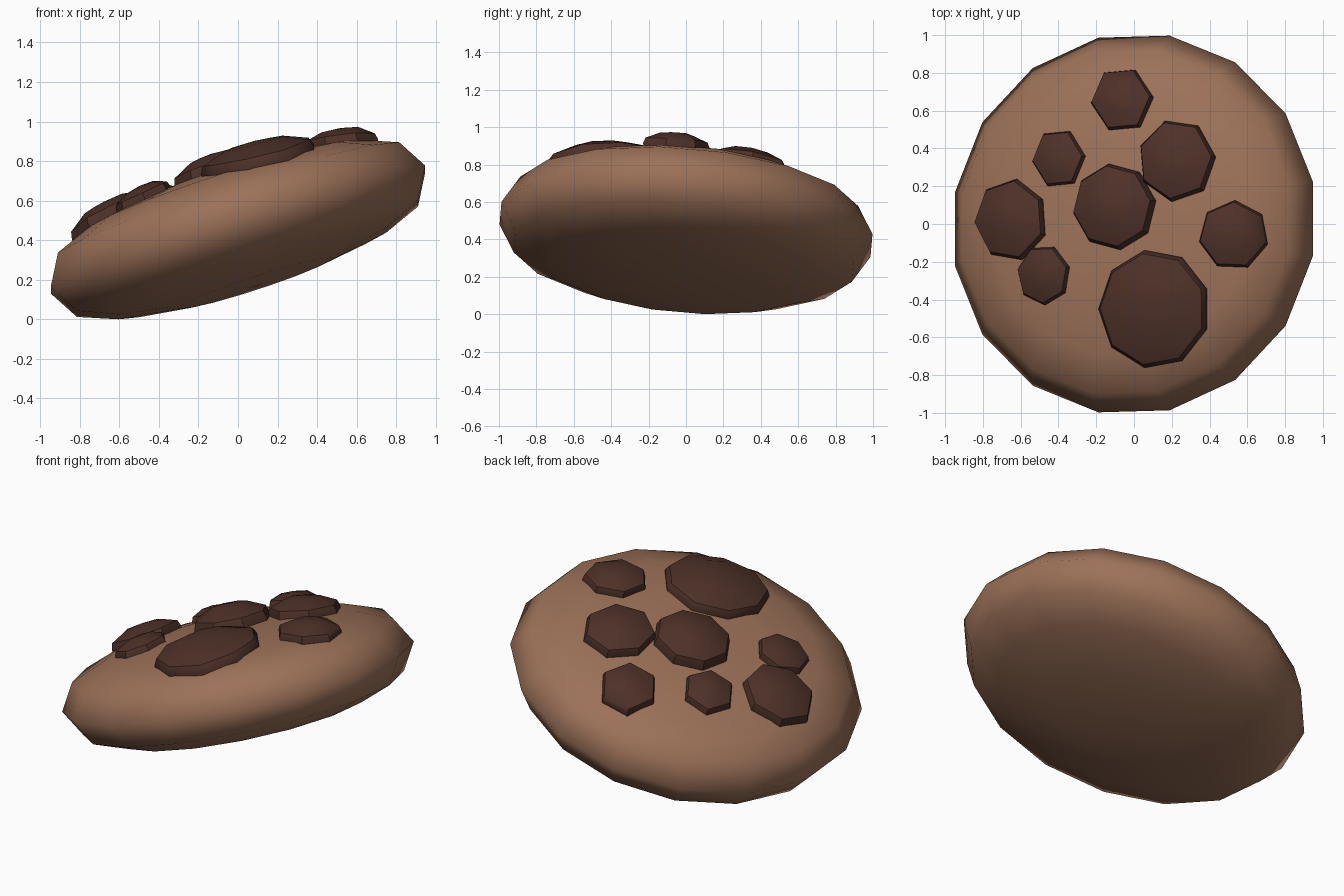
import bpy, bmesh, math
from mathutils import Matrix, Vector

if "Cube" in bpy.data.objects:
    bpy.data.objects.remove(bpy.data.objects["Cube"])

A, B = math.radians(18), math.radians(5)      # tilt of the whole biscuit
ROT = Matrix.Rotation(-B, 3, 'X') @ Matrix.Rotation(-A, 3, 'Y')
CENTRE = Vector((0, 0, 0.45))
R = 1.015
# half profile: radius, height
PROFILE = [(R, 0.0), (0.925, 0.155), (0.725, 0.235), (0.40, 0.287), (0.0, 0.30)]


def material(name, rgb):
    m = bpy.data.materials.new(name)
    m.diffuse_color = (*rgb, 1)
    m.use_nodes = True
    m.node_tree.nodes["Principled BSDF"].inputs["Base Color"].default_value = m.diffuse_color
    return m


def dome_height(r):
    for (r0, h0), (r1, h1) in zip(PROFILE, PROFILE[1:]):
        if r >= r1:
            return h0 + (h1 - h0) * (r0 - min(r, r0)) / (r0 - r1)
    return PROFILE[-1][1]


def on_surface(x, y, lift):
    """World point on (or lifted off) the upper dome, seen at x, y from above."""
    w = 0.29
    for _ in range(8):
        u = (x + w * math.sin(A)) / math.cos(A)
        zz = u * math.sin(A) + w * math.cos(A)
        v = (y - zz * math.sin(B)) / math.cos(B)
        w = dome_height(math.hypot(u, v))
    r = math.hypot(u, v)
    lean = 0.55 * r ** 3                      # normal leans out near the rim
    n = Vector((u * lean, v * lean, 1)).normalized()
    return ROT @ (Vector((u, v, w)) + n * lift) + CENTRE


def build(name, rings, mat, angle):
    """Skin a list of rings; a ring of one point is a pole."""
    bm = bmesh.new()
    vs = [[bm.verts.new(p) for p in ring] for ring in rings]
    for a, b in zip(vs, vs[1:]):
        n = max(len(a), len(b))
        for i in range(n):
            quad = [a[i % len(a)], a[(i + 1) % len(a)], b[(i + 1) % len(b)], b[i % len(b)]]
            bm.faces.new(list(dict.fromkeys(quad)))
    bmesh.ops.recalc_face_normals(bm, faces=bm.faces)
    me = bpy.data.meshes.new(name)
    bm.to_mesh(me)
    bm.free()
    me.materials.append(mat)
    ob = bpy.data.objects.new(name, me)
    bpy.context.collection.objects.link(ob)
    bpy.ops.object.select_all(action='DESELECT')
    ob.select_set(True)
    bpy.context.view_layer.objects.active = ob
    bpy.ops.object.shade_smooth_by_angle(angle=math.radians(angle))
    return ob


dough = material("baked dough", (0.33, 0.165, 0.098))
chocolate = material("dark chocolate", (0.075, 0.030, 0.021))

# biscuit body: sixteen-sided flattened dome, same above and below
full = [(r, -h) for r, h in reversed(PROFILE)] + PROFILE[1:]
rings = []
for r, h in full:
    n = 16 if r > 0 else 1
    rings.append([ROT @ Vector((r * math.cos(math.tau * (i + 0.5) / 16),
                                r * math.sin(math.tau * (i + 0.5) / 16) if n > 1 else 0,
                                h)) + CENTRE for i in range(n)])
build("biscuit", rings, dough, 60)

# chocolate chips: centre x, y, radii x, y, sides, turn, height
CHIPS = [
    (-0.06, 0.655, 0.165, 0.175, 6, 5, 0.075),
    (-0.395, 0.345, 0.14, 0.16, 6, 5, 0.07),
    (-0.645, 0.02, 0.19, 0.22, 7, 30, 0.09),
    (-0.10, 0.09, 0.22, 0.23, 8, 8, 0.115),
    (0.23, 0.335, 0.205, 0.22, 7, 5, 0.09),
    (0.53, -0.06, 0.185, 0.185, 7, -15, 0.075),
    (-0.475, -0.27, 0.14, 0.16, 7, 15, 0.07),
    (0.11, -0.45, 0.295, 0.315, 9, 20, 0.095),
]
for k, (cx, cy, rx, ry, n, turn, h) in enumerate(CHIPS):
    rings = [[on_surface(cx, cy, -0.06)]]
    for s, lift in ((0.97, -0.04), (1.0, 0.01), (0.93, 0.5 * h), (0.5, 0.9 * h)):
        rings.append([on_surface(cx + s * rx * math.cos(t), cy + s * ry * math.sin(t), lift)
                      for t in (math.radians(turn) + math.tau * i / n for i in range(n))])
    rings.append([on_surface(cx, cy, h)])
    build(f"chocolate_chip_{k + 1}", rings, chocolate, 40)

# rest the model on the ground
low = min(v.co.z for o in bpy.data.objects for v in o.data.vertices)
for o in bpy.data.objects:
    o.data.transform(Matrix.Translation((0, 0, -low)))
